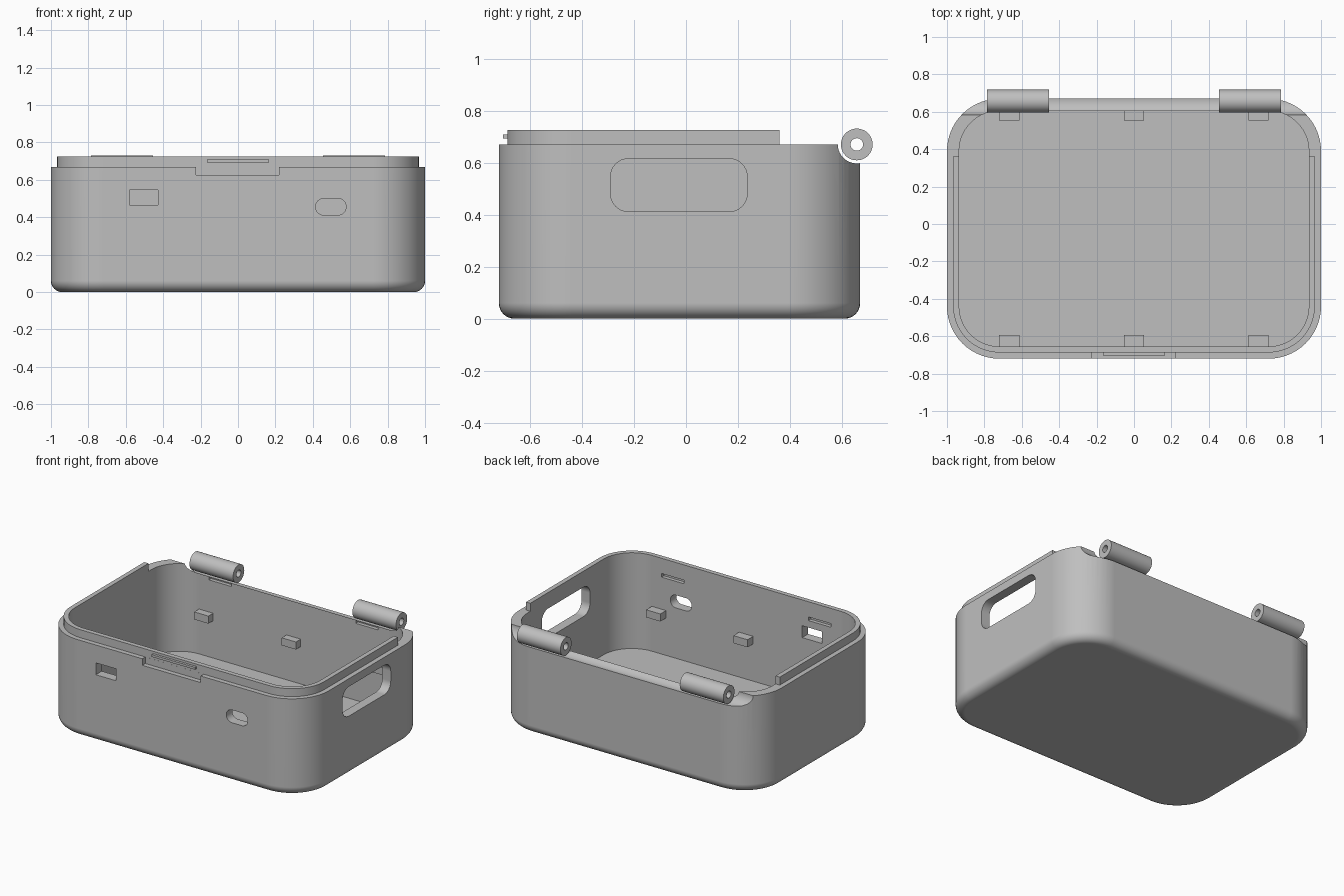
import bpy, bmesh, math
from mathutils import Matrix, Vector

cube = bpy.data.objects.get("Cube")
if cube:
    bpy.data.objects.remove(cube, do_unlink=True)

grey = bpy.data.materials.new("plain_grey")
grey.use_nodes = True
colour = (0.52, 0.52, 0.52, 1)
grey.diffuse_color = colour
grey.node_tree.nodes["Principled BSDF"].inputs["Base Color"].default_value = colour

WALL, LIP, RIM, TOP, FLOOR = 0.065, 0.033, 0.67, 0.725, 0.065
FRONT, BACK = -0.72, 0.67
MID_Y, HALF_Y = (FRONT + BACK) / 2, (BACK - FRONT) / 2
HINGE_Y, HINGE_Z = 0.657, 0.67


def outline(hx, hy, r, steps=14):
    """Rounded rectangle, counter-clockwise."""
    pts = []
    for q, (sx, sy) in enumerate([(1, 1), (-1, 1), (-1, -1), (1, -1)]):
        for i in range(steps + 1):
            a = math.pi / 2 * (q + i / steps)
            pts.append((sx * (hx - r) + r * math.cos(a), sy * (hy - r) + r * math.sin(a)))
    return pts


def finish(name, bm, smooth=True):
    bmesh.ops.recalc_face_normals(bm, faces=bm.faces[:])
    mesh = bpy.data.meshes.new(name)
    bm.to_mesh(mesh)
    bm.free()
    mesh.materials.append(grey)
    obj = bpy.data.objects.new(name, mesh)
    bpy.context.collection.objects.link(obj)
    if smooth:
        shade(obj)
    return obj


def activate(obj):
    bpy.ops.object.select_all(action="DESELECT")
    obj.select_set(True)
    bpy.context.view_layer.objects.active = obj


def shade(obj):
    activate(obj)
    bpy.ops.object.shade_smooth_by_angle(angle=math.radians(30))


def loft(rings):
    """Skin equal rings of points and cap both ends."""
    bm = bmesh.new()
    loops = [[bm.verts.new(p) for p in ring] for ring in rings]
    n = len(loops[0])
    for a, b in zip(loops, loops[1:]):
        for i in range(n):
            j = (i + 1) % n
            bm.faces.new((a[i], a[j], b[j], b[i]))
    bm.faces.new(loops[0][::-1])
    bm.faces.new(loops[-1])
    return bm


def box(name, x, y, z, smooth=False):
    bm = bmesh.new()
    spans = (x, y, z)
    size = Matrix.Diagonal([b - a for a, b in spans] + [1])
    centre = Matrix.Translation(Vector([(a + b) / 2 for a, b in spans]))
    bmesh.ops.create_cube(bm, size=1, matrix=centre @ size)
    return finish(name, bm, smooth)


def opening(name, u, z, r, place):
    """Rounded prism; place maps (along wall, height, end 0 or 1) to a point."""
    cu, cz = sum(u) / 2, sum(z) / 2
    pts = outline((u[1] - u[0]) / 2, (z[1] - z[0]) / 2, r, 8)
    return finish(name, loft([[place(cu + a, cz + b, e) for a, b in pts] for e in (0, 1)]), False)


def cut(target, cutter):
    mod = target.modifiers.new("cut", "BOOLEAN")
    mod.operation = "DIFFERENCE"
    mod.solver = "EXACT"
    mod.object = cutter
    activate(target)
    bpy.ops.object.modifier_apply(modifier=mod.name)
    bpy.data.objects.remove(cutter, do_unlink=True)


# Open shell: filleted bottom, outer wall, stepped lip, inner wall, floor
FILLET = 0.06
profile = []
for i in range(9):
    a = math.pi / 2 * i / 8
    profile.append((FILLET * (1 - math.sin(a)), FILLET * (1 - math.cos(a))))
profile += [(0, RIM), (LIP, RIM), (LIP, TOP), (WALL, TOP), (WALL, FLOOR)]
body = finish("box_body", loft([
    [(x, y + MID_Y, z) for x, y in outline(1 - d, HALF_Y - d, 0.28 - d)]
    for d, z in profile]), False)

# Lip stops short of the hinge side
cut(body, box("lip_cutter", (-1.2, 1.2), (0.36, 0.9), (RIM, 0.9)))

# Round clearance along the hinge axis
bm = bmesh.new()
bmesh.ops.create_cone(bm, cap_ends=True, segments=64, radius1=0.073, radius2=0.073, depth=2.4,
                      matrix=Matrix.Translation((0, HINGE_Y, HINGE_Z)) @ Matrix.Rotation(math.pi / 2, 4, "Y"))
cut(body, finish("hinge_clearance_cutter", bm, False))


# Side window and two front ports
def through_side(u, z, e):
    return (0.85 + 0.3 * e, u, z)


def through_front(u, z, e):
    return (u, -0.8 + 0.2 * e, z)


cut(body, opening("window_cutter", (-0.29, 0.235), (0.412, 0.615), 0.068, through_side))
cut(body, opening("oval_port_cutter", (0.415, 0.578), (0.412, 0.5), 0.043, through_front))
cut(body, box("square_port_cutter", (-0.58, -0.427), (-0.8, -0.6), (0.465, 0.547)))

# Latch notch in the front rim
cut(body, box("latch_notch_cutter", (-0.225, 0.22), (-0.8, FRONT + LIP - 0.0005), (0.625, 0.8)))

# Shallow snap grooves inside the front and back walls
for x in (-0.56, 0.56):
    for y in (FRONT + WALL, BACK - WALL):
        cut(body, box("groove_cutter", (x - 0.085, x + 0.085), (y - 0.025, y + 0.025), (0.595, 0.62)))

shade(body)
body.modifiers.new("even_normals", "WEIGHTED_NORMAL").keep_sharp = True

# Latch ridge on the lip
box("latch_ridge", (-0.165, 0.165), (FRONT + 0.016, FRONT + LIP + 0.005), (0.693, 0.709))

# Support tabs on the inner front and back walls
for label, x in (("right", -0.667), ("middle", 0), ("left", 0.665)):
    for side, y in (("front", (-0.66, -0.593)), ("back", (0.553, 0.61))):
        box(f"{side}_{label}_tab", (x - 0.054, x + 0.054), y, (0.322, 0.374))

# Hollow hinge knuckles
for label, side in (("right", -1), ("left", 1)):
    bm = bmesh.new()
    section = [bm.verts.new((side * x, HINGE_Y + r, HINGE_Z))
               for x, r in ((0.455, 0.024), (0.455, 0.061), (0.787, 0.061), (0.787, 0.024))]
    edges = [bm.edges.new((section[i], section[(i + 1) % 4])) for i in range(4)]
    bmesh.ops.spin(bm, geom=section + edges, cent=(0, HINGE_Y, HINGE_Z), axis=(1, 0, 0),
                   angle=math.tau, steps=48, use_merge=True)
    bmesh.ops.remove_doubles(bm, verts=bm.verts[:], dist=0.0005)
    finish(f"{label}_hinge_knuckle", bm)
